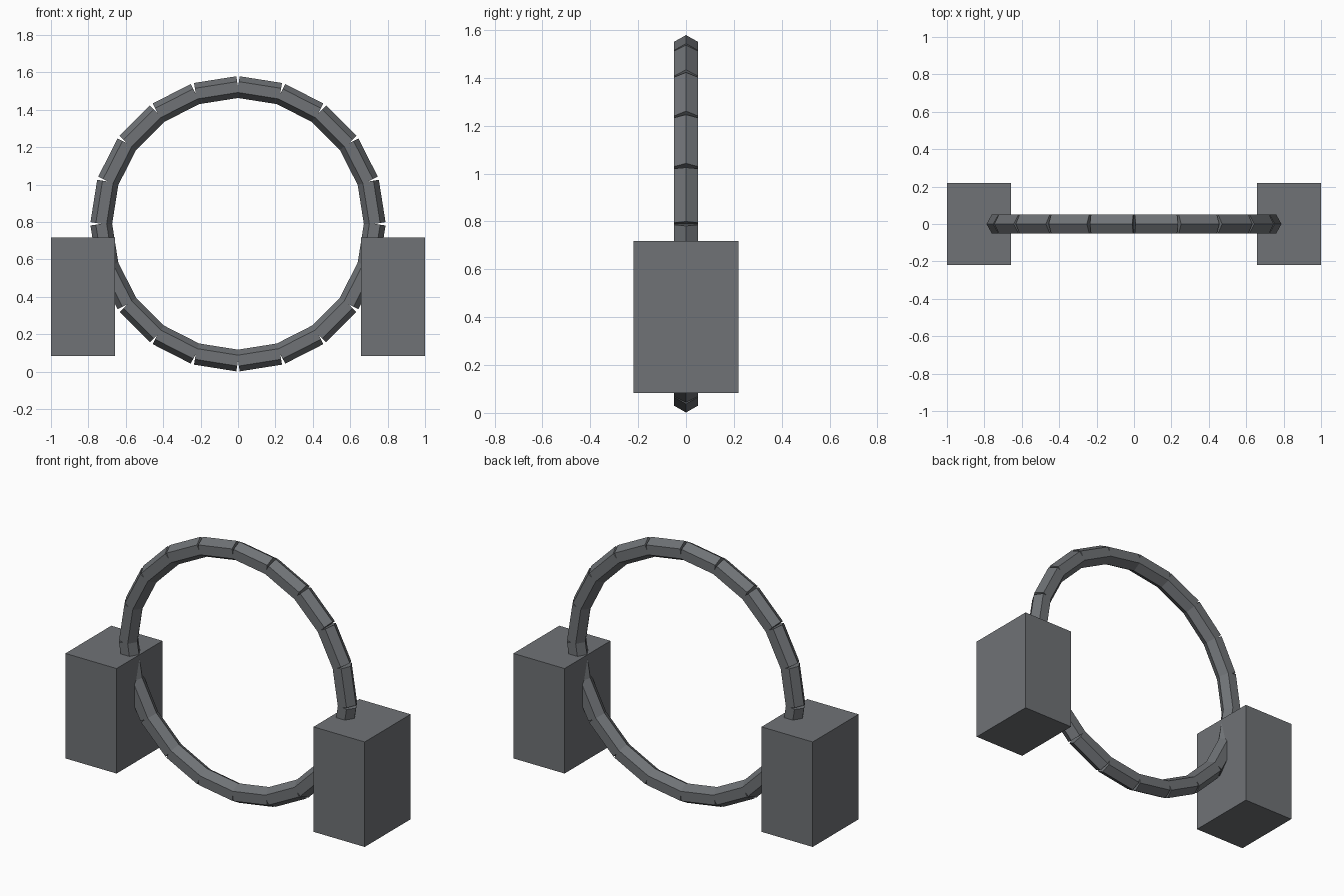
import bpy, bmesh
from math import cos, sin, pi
from mathutils import Matrix

if "Cube" in bpy.data.objects:
    bpy.data.objects.remove(bpy.data.objects["Cube"])

SEGMENTS = 20
RING_R = 0.7315      # radius through the joint centres
RING_Z = 0.7905
TUBE_R = 0.058       # corner radius of the hexagonal section

dark = bpy.data.materials.new("dark_grey")
dark.diffuse_color = (0.16, 0.17, 0.182, 1)
dark.use_nodes = True
dark.node_tree.nodes["Principled BSDF"].inputs["Base Color"].default_value = dark.diffuse_color


def make_object(name, bm):
    mesh = bpy.data.meshes.new(name)
    bm.to_mesh(mesh)
    bm.free()
    mesh.materials.append(dark)
    ob = bpy.data.objects.new(name, mesh)
    bpy.context.collection.objects.link(ob)
    return ob


# Ring: straight hexagonal prisms laid along the chords of a circle
bm = bmesh.new()
step = 2 * pi / SEGMENTS
mid = RING_R * cos(step / 2)
length = 2 * RING_R * sin(step / 2)
for i in range(SEGMENTS):
    turn = Matrix.Rotation((i + 0.5) * step, 4, 'Y')
    # prism axis is z, one section corner points outwards along x
    place = (Matrix.Translation((0, 0, RING_Z)) @ turn
             @ Matrix.Translation((mid, 0, 0)))
    geo = bmesh.ops.create_cone(bm, cap_ends=True, segments=6, radius1=TUBE_R,
                                radius2=TUBE_R, depth=length)
    verts = geo['verts']
    # make sure a corner, not a flat, faces radially
    if max(v.co.x for v in verts) < TUBE_R * 0.95:
        bmesh.ops.rotate(bm, verts=verts, matrix=Matrix.Rotation(pi / 6, 3, 'Z'))
    bmesh.ops.transform(bm, matrix=place, verts=verts)
make_object("segmented_ring", bm)

# Side blocks clamped around the lower flanks of the ring
for name, side in (("left_block", -1), ("right_block", 1)):
    bm = bmesh.new()
    bmesh.ops.create_cube(bm, size=1)
    bmesh.ops.scale(bm, vec=(0.342, 0.438, 0.634), verts=bm.verts)
    bmesh.ops.translate(bm, vec=(side * 0.829, 0, 0.401), verts=bm.verts)
    make_object(name, bm)
